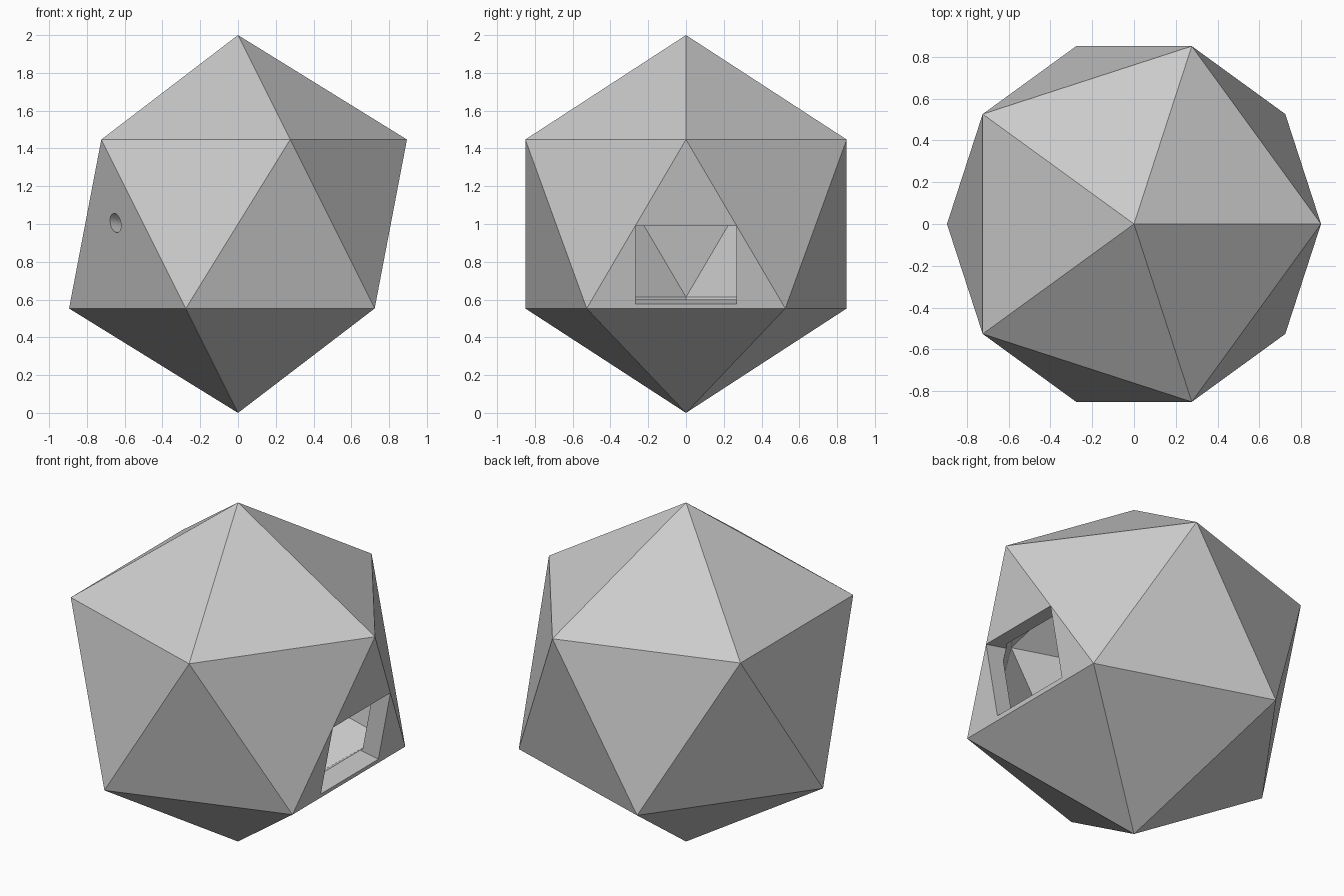
import bpy, math
from mathutils import Vector, Matrix

if "Cube" in bpy.data.objects:
    bpy.data.objects.remove(bpy.data.objects["Cube"], do_unlink=True)

# Single grey material
grey = bpy.data.materials.new("plain grey")
grey.use_nodes = True
colour = (0.6, 0.6, 0.6, 1)
grey.diffuse_color = colour
grey.node_tree.nodes["Principled BSDF"].inputs["Base Color"].default_value = colour


def face_normal(azimuth, slope):
    """Outward direction of a side face, from its compass angle and tilt."""
    a = math.radians(azimuth)
    c = math.sqrt(1 - slope * slope)
    return Vector((c * math.cos(a), c * math.sin(a), slope))


def cut(target, cutter, name):
    """Subtract the cutter from the target, then drop the cutter."""
    cutter.name = name
    cutter.hide_render = True
    cutter.data.materials.append(grey)
    mod = target.modifiers.new(name, "BOOLEAN")
    mod.operation = "DIFFERENCE"
    mod.solver = "EXACT"
    mod.object = cutter
    bpy.context.view_layer.objects.active = target
    bpy.ops.object.modifier_apply(modifier=name)
    bpy.data.objects.remove(cutter, do_unlink=True)


# Hollow twenty-sided shell standing on one point
bpy.ops.mesh.primitive_ico_sphere_add(subdivisions=1, radius=1, location=(0, 0, 1))
shell = bpy.context.object
shell.name = "hollow_shell"
shell.data.materials.append(grey)
wall = shell.modifiers.new("wall", "SOLIDIFY")
wall.thickness = 0.107
wall.offset = -1
wall.use_even_offset = True
bpy.ops.object.modifier_apply(modifier="wall")

# Rectangular doorway, square to the left side face
n = face_normal(0, -0.1876)
up = n.cross(Vector((0, 1, 0)))
bpy.ops.mesh.primitive_cube_add(size=1)
door = bpy.context.object
axes = Matrix((n, Vector((0, 1, 0)), up)).transposed().to_4x4()
door.matrix_world = (Matrix.Translation((0.768, 0, 0.784)) @ axes
                     @ Matrix.Diagonal((0.5, 0.536, 0.42, 1)))
bpy.context.view_layer.update()
cut(shell, door, "doorway")

# Small round hole through the front right face
bpy.ops.mesh.primitive_cylinder_add(vertices=32, radius=0.048, depth=0.4)
drill = bpy.context.object
turn = face_normal(216, 0.1876).to_track_quat("Z", "Y").to_matrix().to_4x4()
drill.matrix_world = Matrix.Translation((-0.647, -0.485, 1.005)) @ turn
bpy.context.view_layer.update()
cut(shell, drill, "round_hole")

# Smooth only the round hole; all facets stay crisp
bpy.ops.object.select_all(action="DESELECT")
shell.select_set(True)
bpy.context.view_layer.objects.active = shell
bpy.ops.object.shade_smooth_by_angle(angle=math.radians(25))
